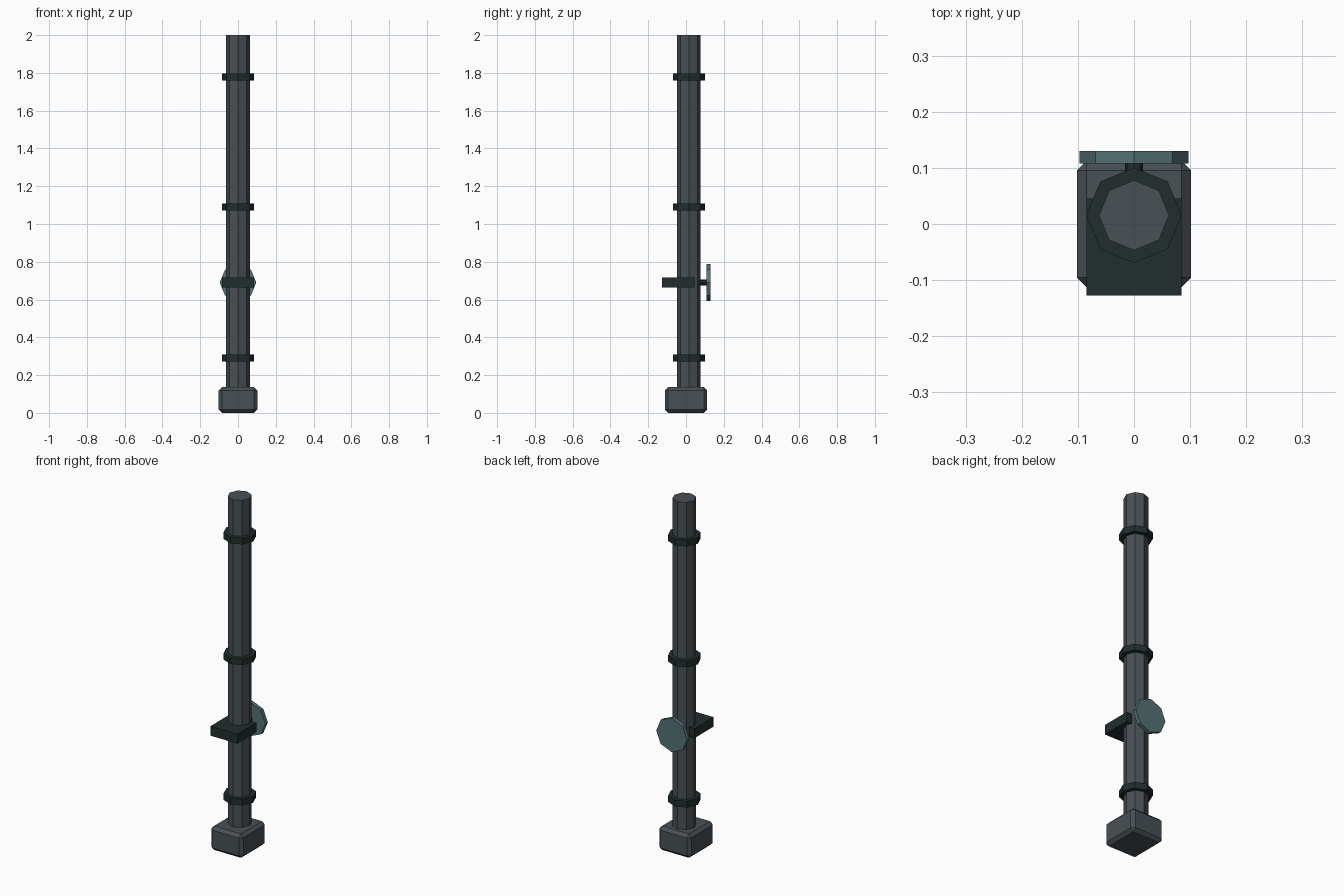
import bpy
from math import pi

cube = bpy.data.objects.get("Cube")
if cube:
    bpy.data.objects.remove(cube, do_unlink=True)


def material(name, rgb):
    m = bpy.data.materials.new(name)
    m.use_nodes = True
    m.diffuse_color = (*rgb, 1)
    m.node_tree.nodes["Principled BSDF"].inputs["Base Color"].default_value = (*rgb, 1)
    return m


steel = material("slate grey", (0.065, 0.08, 0.09))
iron = material("dark iron", (0.016, 0.026, 0.026))
teal = material("dull teal", (0.09, 0.17, 0.175))


def octagon(name, mat, radius, depth, loc, tilt=0):
    # Corners lie on the main axes
    bpy.ops.mesh.primitive_cylinder_add(vertices=8, radius=radius, depth=depth,
                                        location=loc, rotation=(tilt, 0, 0))
    ob = bpy.context.object
    ob.name = name
    ob.data.materials.append(mat)
    return ob


def box(name, mat, size, loc, bevel=0):
    bpy.ops.mesh.primitive_cube_add(size=1, location=loc)
    ob = bpy.context.object
    ob.name = name
    ob.scale = size
    bpy.ops.object.transform_apply(location=False, rotation=False, scale=True)
    ob.data.materials.append(mat)
    if bevel:
        mod = ob.modifiers.new("chamfer", 'BEVEL')
        mod.width = bevel
        mod.segments = 1
    return ob


AXIS_Y = 0.0155

# Foot and upright pipe
box("base_block", steel, (0.204, 0.224, 0.136), (0, 0, 0.07), 0.017)
octagon("pipe", steel, 0.0625, 1.88, (0, AXIS_Y, 1.06))

# Collars clamped round the pipe
for i, z in enumerate((0.29, 1.09, 1.778)):
    octagon(f"collar_{i + 1}", iron, 0.085, 0.036, (0, AXIS_Y, z))

# Bracket on the front
box("front_bracket", iron, (0.17, 0.172, 0.054), (0, -0.041, 0.69))

# Valve wheel and its stem on the back
octagon("valve_stem", iron, 0.016, 0.06, (0, 0.085, 0.69), pi / 2)
octagon("valve_wheel", teal, 0.097, 0.022, (0, 0.119, 0.69), pi / 2)

# Stand the foot exactly on the ground
bpy.data.objects["base_block"].location.z = 0.068
